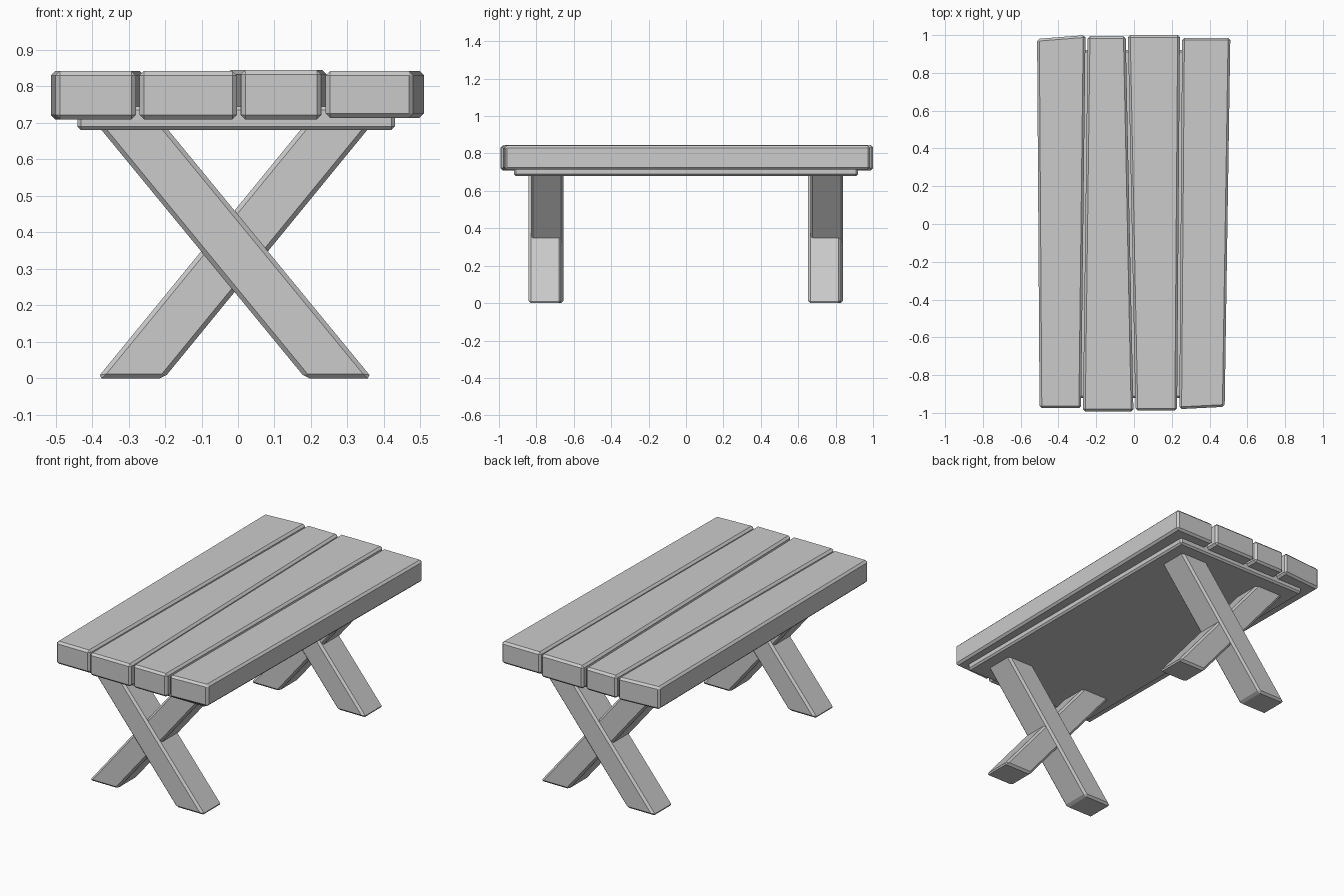
import bpy, bmesh
from mathutils import Vector

cube = bpy.data.objects.get("Cube")
if cube:
    bpy.data.objects.remove(cube, do_unlink=True)

# Single plain grey for every part
grey = bpy.data.materials.new("plain grey")
grey.use_nodes = True
colour = (0.6, 0.6, 0.6, 1)
grey.diffuse_color = colour
grey.node_tree.nodes["Principled BSDF"].inputs["Base Color"].default_value = colour


def beam(name, outline, extrude, bevel=0.012):
    """Extrude a flat outline along a vector and chamfer its edges."""
    bm = bmesh.new()
    face = bm.faces.new([bm.verts.new(p) for p in outline])
    ext = bmesh.ops.extrude_face_region(bm, geom=[face])["geom"]
    moved = [v for v in ext if isinstance(v, bmesh.types.BMVert)]
    bmesh.ops.translate(bm, verts=moved, vec=Vector(extrude))
    bmesh.ops.recalc_face_normals(bm, faces=bm.faces)
    mesh = bpy.data.meshes.new(name)
    bm.to_mesh(mesh)
    bm.free()
    mesh.materials.append(grey)
    obj = bpy.data.objects.new(name, mesh)
    bpy.context.collection.objects.link(obj)
    mod = obj.modifiers.new("chamfer", 'BEVEL')
    mod.width = bevel
    mod.segments = 1
    mod.limit_method = 'NONE'
    return obj


# Uneven top planks: front-left, front-right, back-right, back-left corners, bottom, top
planks = [
    ([(-0.50, -0.975), (-0.28, -0.975), (-0.257, 1.0), (-0.513, 0.98)], 0.71, 0.842),
    ([(-0.27, -0.992), (-0.003, -0.992), (-0.044, 0.995), (-0.245, 0.995)], 0.71, 0.842),
    ([(0.008, -0.988), (0.228, -0.988), (0.243, 1.0), (-0.032, 1.0)], 0.71, 0.845),
    ([(0.24, -0.98), (0.48, -0.968), (0.51, 0.985), (0.255, 0.985)], 0.714, 0.842),
]
for i, (corners, low, high) in enumerate(planks, 1):
    beam(f"top_plank_{i}", [(x, y, low) for x, y in corners], (0, 0, high - low))

# Board under the planks
beam("under_board",
     [(-0.44, -0.92, 0.68), (0.43, -0.92, 0.68), (0.43, 0.92, 0.68), (-0.44, 0.92, 0.68)],
     (0, 0, 0.065), 0.01)


# Crossed legs: slanted beams with level feet, tops set into the board
def leg(name, foot, head, y, depth=0.175):
    outline = [(foot[0], y, 0), (foot[1], y, 0), (head[1], y, 0.7), (head[0], y, 0.7)]
    beam(name, outline, (0, depth, 0))


for end, shift in (("front", 0), ("back", 1.495)):
    leg(end + "_leg_a", (0.185, 0.368), (-0.39, -0.207), -0.842 + shift)
    leg(end + "_leg_b", (-0.386, -0.203), (0.187, 0.37), -0.83 + shift)
